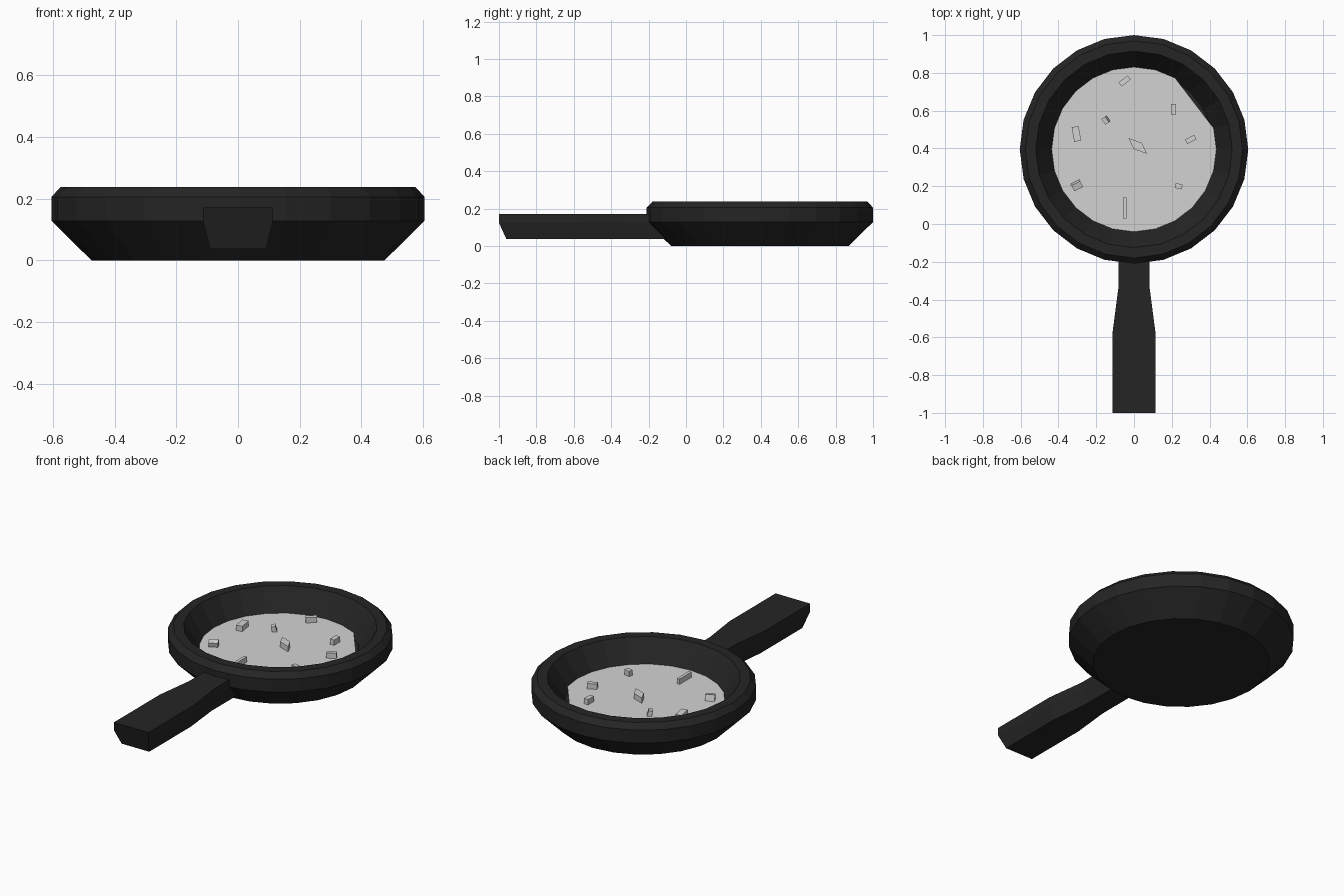
import bpy, bmesh, math
from mathutils import Matrix, Vector, Euler

if "Cube" in bpy.data.objects:
    bpy.data.objects.remove(bpy.data.objects["Cube"])

CY = 0.395      # centre of the pan in y
SEG = 24


def material(name, v):
    m = bpy.data.materials.new(name)
    m.diffuse_color = (v, v, v, 1)
    m.use_nodes = True
    m.node_tree.nodes["Principled BSDF"].inputs["Base Color"].default_value = m.diffuse_color
    return m


iron = material("black iron", 0.018)
grey = material("light grey", 0.65)


def make(name, bm, mat):
    bmesh.ops.recalc_face_normals(bm, faces=bm.faces)
    me = bpy.data.meshes.new(name)
    bm.to_mesh(me)
    bm.free()
    me.materials.append(mat)
    ob = bpy.data.objects.new(name, me)
    bpy.context.collection.objects.link(ob)
    return ob


def loft(bm, rings):
    """Skin closed rings of points and cap both ends."""
    rows = [[bm.verts.new(p) for p in r] for r in rings]
    for a, b in zip(rows, rows[1:]):
        n = len(a)
        for i in range(n):
            bm.faces.new((a[i], a[(i + 1) % n], b[(i + 1) % n], b[i]))
    bm.faces.new(rows[0])
    bm.faces.new(rows[-1])


def circle(r, z, skip=()):
    return [(r * math.cos(math.tau * i / SEG), CY + r * math.sin(math.tau * i / SEG), z)
            for i in range(SEG) if i not in skip]


# pan body: base, flared side, bevelled rim, inner wall and floor
bm = bmesh.new()
loft(bm, [circle(r, z) for r, z in [(0.475, 0), (0.605, 0.128), (0.605, 0.205),
                                    (0.575, 0.237), (0.52, 0.237), (0.425, 0.095)]])
make("pan", bm, iron)

# filling disc, with a straight cut at the back right
bm = bmesh.new()
loft(bm, [circle(0.42, 0.09, (2, 3)), circle(0.436, 0.113, (2, 3))])
make("filling", bm, grey)

# handle: (y at top, y at bottom, half width)
bm = bmesh.new()
rings = []
for yt, yb, w in [(-1.0, -0.96, 0.113), (-0.57, -0.57, 0.113),
                  (-0.34, -0.34, 0.083), (-0.095, -0.095, 0.083)]:
    b = w * 0.8
    rings.append([(-w, yt, 0.171), (w, yt, 0.171), (w, yt, 0.124),
                  (b, yb, 0.036), (-b, yb, 0.036), (-w, yt, 0.124)])
loft(bm, rings)
make("handle", bm, iron)

# small chunks lying on the filling: x, y, length, width, turn, tilt
chunks = [(-0.05, 0.757, 0.06, 0.027, 38, 0), (-0.148, 0.55, 0.035, 0.025, -55, 15),
          (0.21, 0.608, 0.055, 0.027, 90, 0), (-0.305, 0.477, 0.078, 0.037, -80, 0),
          (0.02, 0.413, 0.075, 0.045, -20, 0), (0.30, 0.448, 0.055, 0.026, 27, 0),
          (-0.303, 0.205, 0.052, 0.035, 27, 15), (0.237, 0.2, 0.037, 0.026, -12, 0),
          (-0.048, 0.085, 0.11, 0.018, 90, 0)]
for k, (x, y, l, w, turn, tilt) in enumerate(chunks):
    bm = bmesh.new()
    bmesh.ops.create_cube(bm, size=1)
    # the middle chunk is skewed to a diamond
    shear = Matrix.Identity(4)
    if k == 4:
        shear[0][1] = -0.6
    rot = Euler((math.radians(tilt), 0, math.radians(turn))).to_matrix().to_4x4()
    bm.transform(Matrix.Translation((x, y, 0.122)) @ rot
                 @ Matrix.Diagonal((l, w, 0.045, 1)) @ shear)
    make("chunk_%d" % (k + 1), bm, grey)
